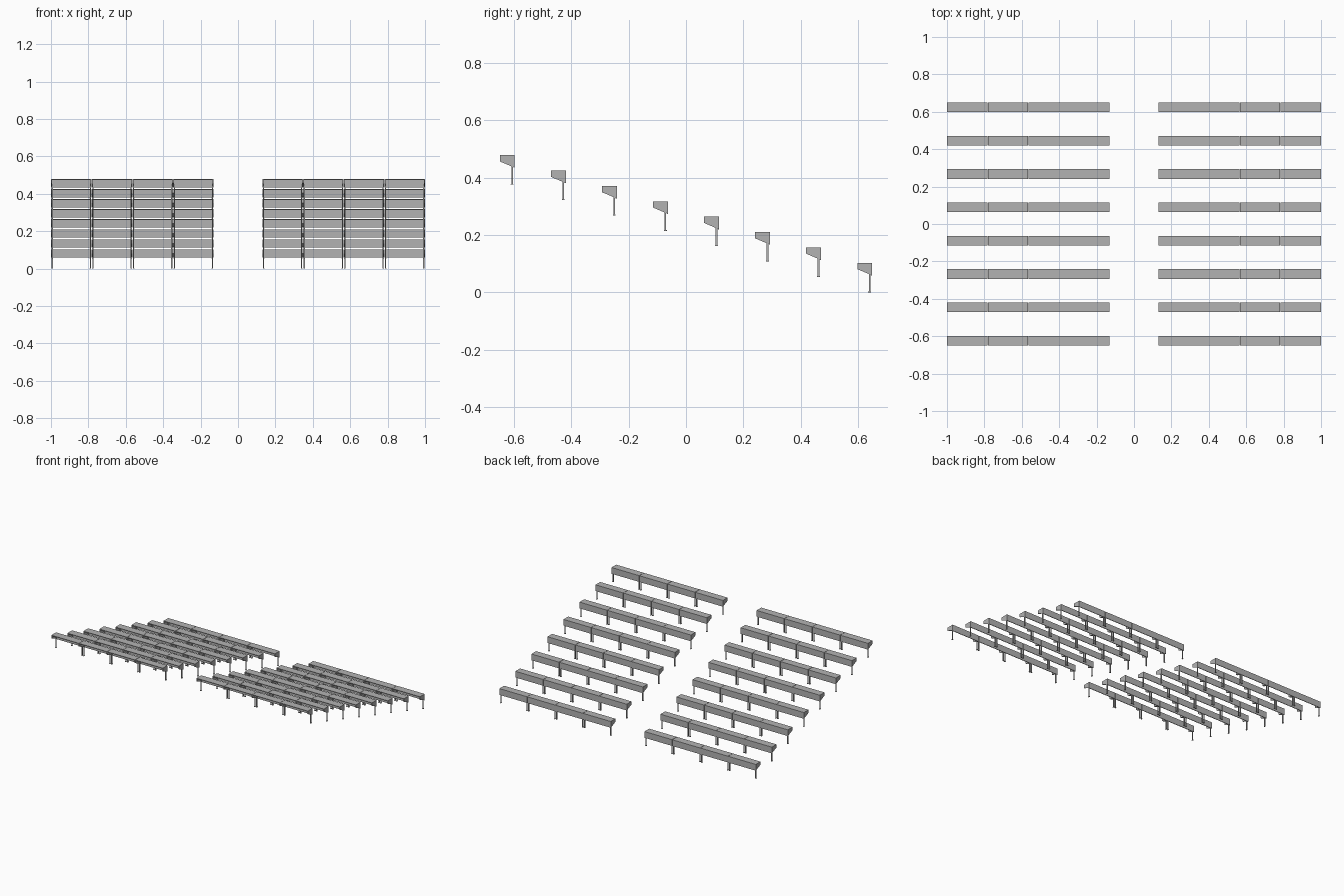
import bpy
import bmesh
from mathutils import Vector

if "Cube" in bpy.data.objects:
    bpy.data.objects.remove(bpy.data.objects["Cube"])

ROWS, UNITS = 8, 4
PITCH = 0.2175          # length of one desk unit
DEPTH, TOP = 0.052, 0.103
STEP_Y, STEP_Z = 0.1783, 0.0537

grey = bpy.data.materials.new("light grey")
grey.use_nodes = True
grey.diffuse_color = (0.45, 0.45, 0.45, 1)
grey.node_tree.nodes["Principled BSDF"].inputs["Base Color"].default_value = (0.45, 0.45, 0.45, 1)


def box(bm, lo, hi):
    lo, hi = Vector(lo), Vector(hi)
    verts = bmesh.ops.create_cube(bm, size=1)["verts"]
    for v in verts:
        v.co = (lo + hi) / 2 + v.co * (hi - lo)


def bracket(bm, x0, x1):
    """Tapered end plate below the desk top."""
    profile = [(0, TOP), (DEPTH, TOP), (DEPTH, 0.059), (0, 0.081)]
    face = bm.faces.new([bm.verts.new((x0, y, z)) for y, z in profile])
    out = bmesh.ops.extrude_face_region(bm, geom=[face])["geom"]
    moved = [g for g in out if isinstance(g, bmesh.types.BMVert)]
    bmesh.ops.translate(bm, verts=moved, vec=(x1 - x0, 0, 0))


def finish(name, bm):
    bmesh.ops.recalc_face_normals(bm, faces=bm.faces)
    mesh = bpy.data.meshes.new(name)
    bm.to_mesh(mesh)
    bm.free()
    mesh.materials.append(grey)
    return mesh


# Desk shell: top board, modesty panel at the back, a bracket at each end
bm = bmesh.new()
end = PITCH - 0.001
box(bm, (0.001, 0, TOP - 0.004), (end, DEPTH, TOP))
box(bm, (0.001, DEPTH - 0.004, 0.059), (end, DEPTH, TOP))
bracket(bm, 0.001, 0.005)
bracket(bm, end - 0.004, end)
desk_mesh = finish("desk", bm)

# Legs: a slim post with a small foot plate below each bracket
bm = bmesh.new()
leg_y = DEPTH - 0.009
for x in (0.007, PITCH - 0.007):
    box(bm, (x - 0.003, leg_y - 0.003, 0.002), (x + 0.003, leg_y + 0.003, 0.09))
    box(bm, (x - 0.004, leg_y - 0.005, 0), (x + 0.004, leg_y + 0.005, 0.003))
legs_mesh = finish("desk_legs", bm)

# Two blocks of stepped rows, rising toward the front, with an aisle between
for side, start in (("right", -1.0), ("left", 1 - UNITS * PITCH)):
    for row in range(ROWS):
        y = (row - (ROWS - 1) / 2) * STEP_Y - DEPTH / 2
        z = (ROWS - 1 - row) * STEP_Z
        for unit in range(UNITS):
            for name, mesh in (("desk", desk_mesh), ("desk_legs", legs_mesh)):
                ob = bpy.data.objects.new(f"{name}_{side}_{row + 1}_{unit + 1}", mesh)
                ob.location = (start + unit * PITCH, y, z)
                bpy.context.scene.collection.objects.link(ob)
